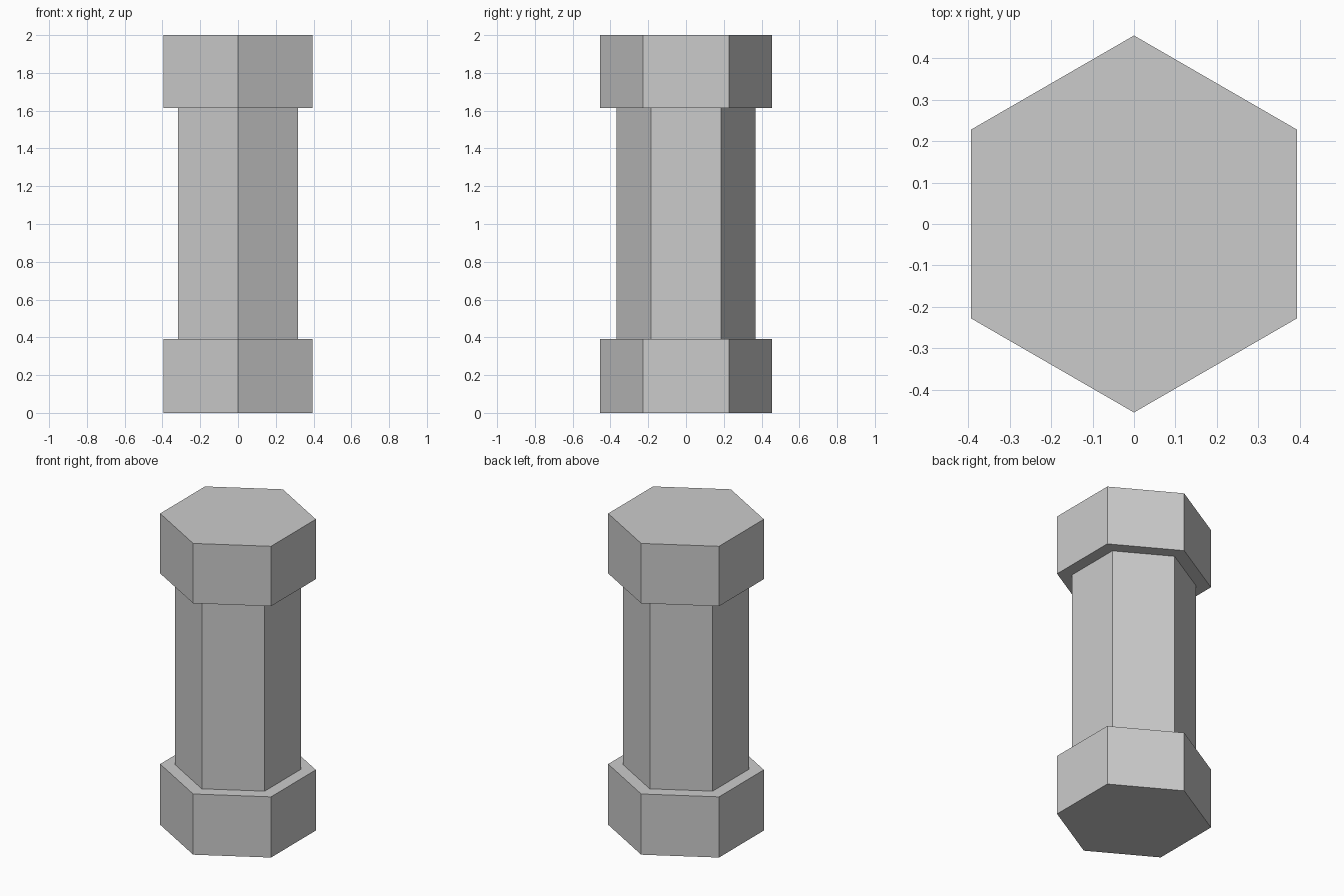
import bpy
import math

if "Cube" in bpy.data.objects:
    bpy.data.objects.remove(bpy.data.objects["Cube"])

SIDES = 6
HEAD_R, SHAFT_R = 0.455, 0.368
# (radius, height) outline from the bottom rim to the top rim
PROFILE = [(HEAD_R, 0.0), (HEAD_R, 0.39), (SHAFT_R, 0.39),
           (SHAFT_R, 1.615), (HEAD_R, 1.615), (HEAD_R, 2.0)]


def hex_ring(radius, z):
    # Corners point along +y and -y
    angles = [math.pi / 2 + math.tau * i / SIDES for i in range(SIDES)]
    return [(radius * math.cos(a), radius * math.sin(a), z) for a in angles]


# Hexagonal column with a wider block at each end, one closed skin
verts = [v for r, z in PROFILE for v in hex_ring(r, z)]
faces = []
for k in range(len(PROFILE) - 1):
    lo, hi = k * SIDES, (k + 1) * SIDES
    for i in range(SIDES):
        j = (i + 1) % SIDES
        faces.append((lo + i, lo + j, hi + j, hi + i))

# Flat end caps
last = (len(PROFILE) - 1) * SIDES
faces.append(tuple(reversed(range(SIDES))))
faces.append(tuple(range(last, last + SIDES)))

mesh = bpy.data.meshes.new("hexagonal_column")
mesh.from_pydata(verts, [], faces)
mesh.update()
column = bpy.data.objects.new("hexagonal_column", mesh)
bpy.context.collection.objects.link(column)
